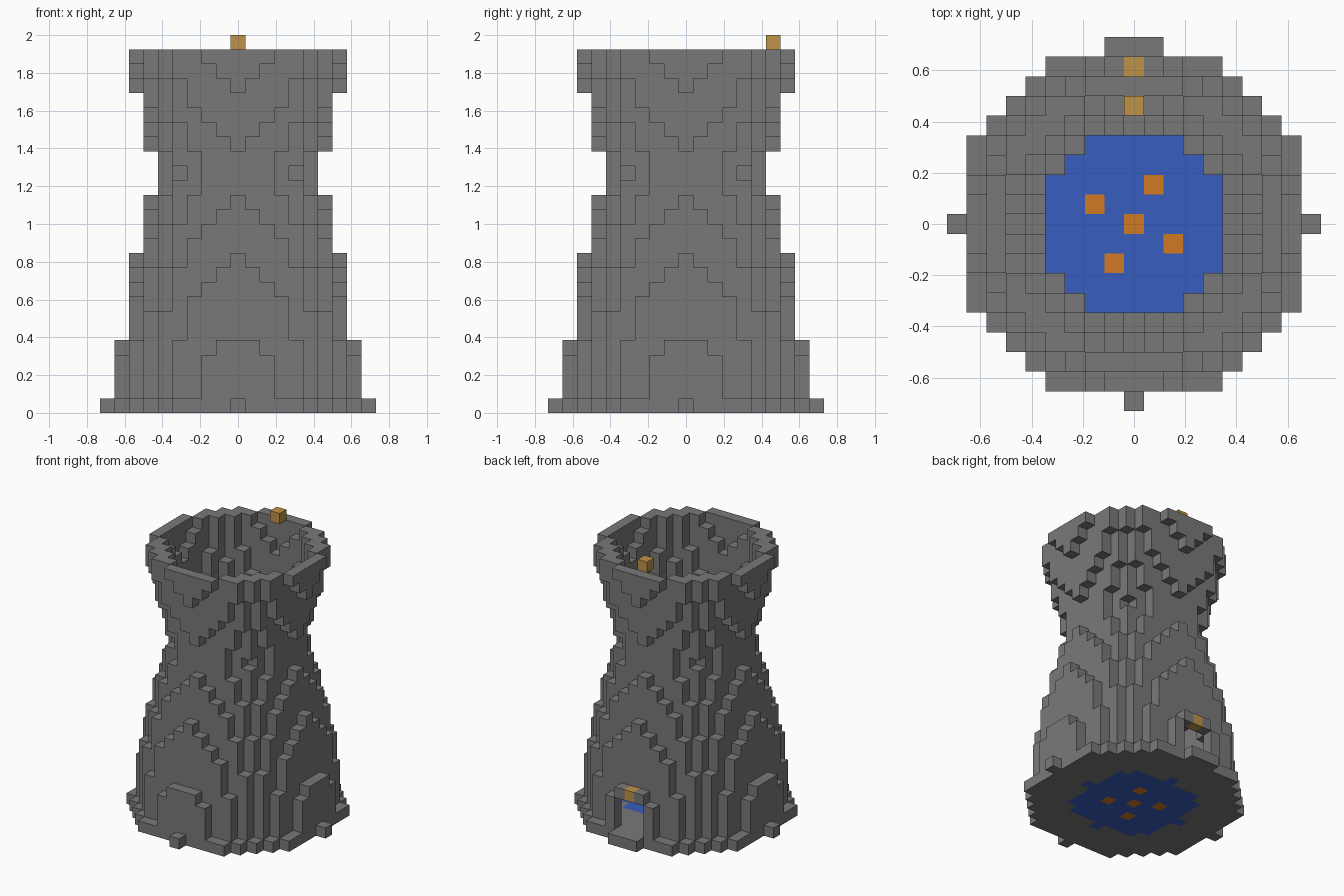
import bpy
import bmesh
from math import sqrt

cube = bpy.data.objects.get("Cube")
if cube:
    bpy.data.objects.remove(cube, do_unlink=True)

V = 2 / 26      # block size
WAIST = 16      # narrowest layer
TOP = 25        # layers of wall
# squared outer radius in blocks, by distance from the waist
RADII = [30, 32.5, 36.5, 38, 42, 46, 49.5, 52, 54, 59, 62, 62, 66, 69, 69, 70, 81]


def material(name, rgb):
    linear = [(c / 255 / 12.92) if c < 11 else ((c / 255 + 0.055) / 1.055) ** 2.4 for c in rgb]
    mat = bpy.data.materials.new(name)
    mat.use_nodes = True
    mat.diffuse_color = (*linear, 1)
    mat.node_tree.nodes["Principled BSDF"].inputs["Base Color"].default_value = (*linear, 1)
    return mat


grey = material("concrete grey", (121, 121, 121))
blue = material("water blue", (56, 93, 192))
orange = material("glow orange", (208, 122, 34))
tan = material("lamp tan", (190, 146, 72))


def disc(r2, z):
    return {(x, y, z) for x in range(-9, 10) for y in range(-9, 10) if x * x + y * y <= r2}


def box(x0, x1, y0, y1, z0, z1):
    return {(x, y, z) for x in range(x0, x1 + 1)
            for y in range(y0, y1 + 1) for z in range(z0, z1 + 1)}


# glowing blocks in the pool, and the two lamps
glow = {(0, 0, 0), (1, 2, 0), (-2, 1, 0), (2, -1, 0), (-1, -2, 0)}
rim_lamp = {(0, 6, TOP)}
door_lamp = {(0, 8, 4)}

# pool and base
pool = disc(25, 0)
base = disc(RADII[WAIST], 0) - pool
pool -= glow

# hollow tower wall, one block thick, with a doorway at the back
wall = set()
for z in range(1, TOP):
    r2 = RADII[abs(z - WAIST)]
    wall |= disc(r2, z) - disc((sqrt(r2) - 1) ** 2, z)
wall -= box(-1, 1, 7, 9, 1, 3) | door_lamp
doorstep = box(-1, 1, 9, 9, 0, 0)
base -= doorstep

parts = [
    ("tower_wall", wall, grey), ("base_floor", base, grey), ("doorstep", doorstep, grey),
    ("water_pool", pool, blue), ("pool_glow", glow, orange),
    ("rim_lamp", rim_lamp, tan), ("door_lamp", door_lamp, tan),
]
solid = set().union(*(cells for _, cells, _ in parts))


def build(name, cells, mat):
    """Make a mesh of the exposed block sides."""
    bm = bmesh.new()
    for cell in sorted(cells):
        for axis in range(3):
            for side in (-1, 1):
                near = list(cell)
                near[axis] += side
                if tuple(near) in solid:
                    continue
                u, v = (axis + 1) % 3, (axis + 2) % 3
                corners = []
                for a, b in ((-1, -1), (1, -1), (1, 1), (-1, 1)):
                    p = [cell[0], cell[1], cell[2] + 0.5]
                    p[axis] += side / 2
                    p[u] += a / 2
                    p[v] += b / 2
                    corners.append(bm.verts.new([c * V for c in p]))
                bm.faces.new(corners[::side])
    bmesh.ops.remove_doubles(bm, verts=bm.verts, dist=V / 100)
    mesh = bpy.data.meshes.new(name)
    bm.to_mesh(mesh)
    bm.free()
    mesh.materials.append(mat)
    bpy.context.collection.objects.link(bpy.data.objects.new(name, mesh))


for part in parts:
    build(*part)
